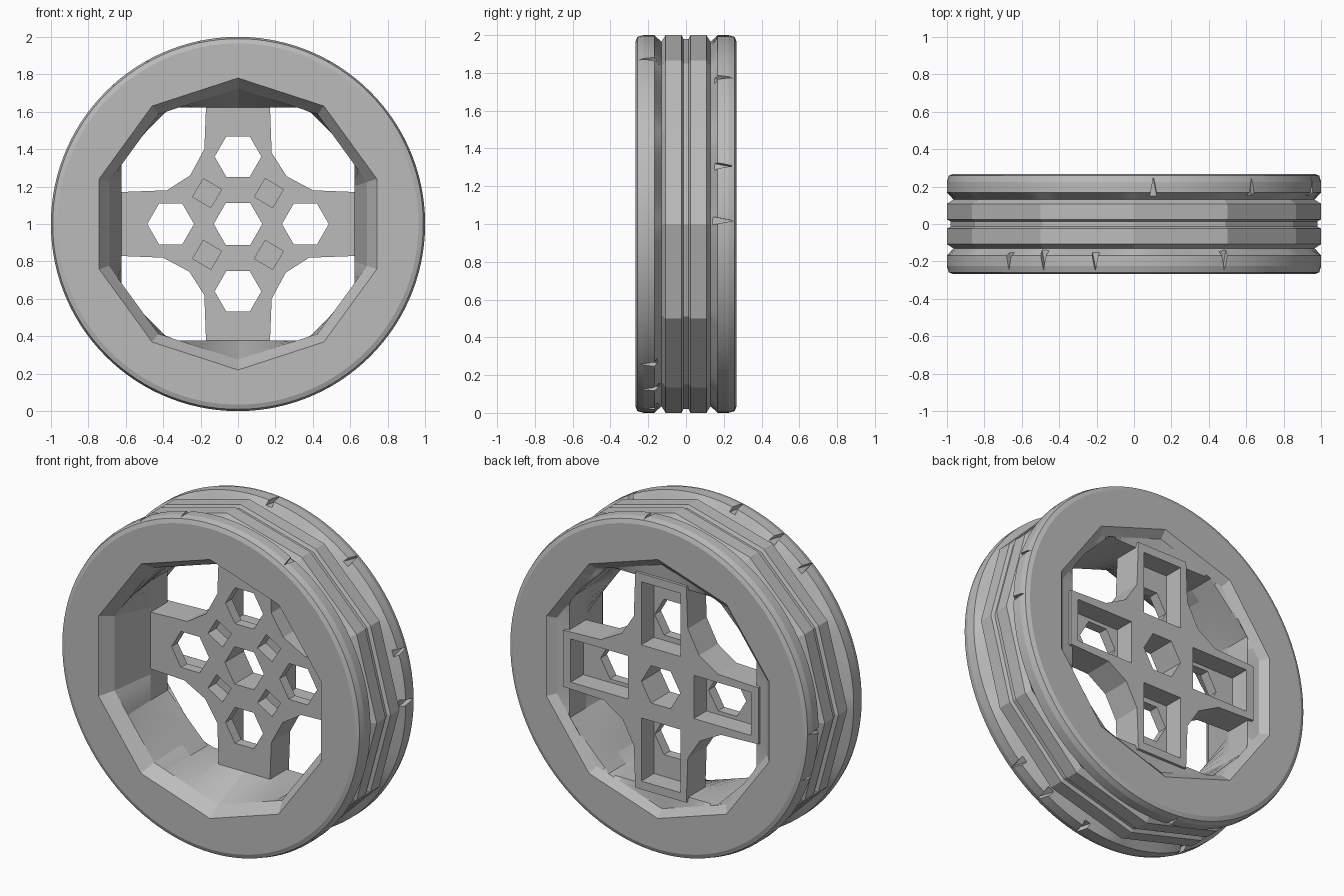
import bpy, bmesh
from math import cos, sin, pi, radians, degrees
from mathutils import Vector, Matrix

if "Cube" in bpy.data.objects:
    bpy.data.objects.remove(bpy.data.objects["Cube"])

grey = bpy.data.materials.new("mid grey")
grey.use_nodes = True
grey.diffuse_color = (0.5, 0.5, 0.5, 1)
grey.node_tree.nodes["Principled BSDF"].inputs["Base Color"].default_value = (0.5, 0.5, 0.5, 1)

AXLE = Matrix.Translation((0, 0, 1))


def make(name, bm):
    bmesh.ops.recalc_face_normals(bm, faces=bm.faces)
    mesh = bpy.data.meshes.new(name)
    bm.to_mesh(mesh)
    bm.free()
    mesh.materials.append(grey)
    ob = bpy.data.objects.new(name, mesh)
    bpy.context.collection.objects.link(ob)
    return ob


def add_prism(bm, pts, offset):
    """Closed prism from 3D outline points, extruded by an offset."""
    low = [bm.verts.new(p) for p in pts]
    high = [bm.verts.new(Vector(p) + Vector(offset)) for p in pts]
    bm.faces.new(low)
    bm.faces.new(high[::-1])
    for i in range(len(pts)):
        j = (i + 1) % len(pts)
        bm.faces.new((low[i], high[i], high[j], low[j]))


def plate(name, outline, y0, y1):
    bm = bmesh.new()
    add_prism(bm, [AXLE @ Vector((x, y0, z)) for x, z in outline], (0, y1 - y0, 0))
    return make(name, bm)


def cut(ob, cutter):
    """Subtract the cutter, bake the result and delete the cutter."""
    cutter.hide_render = True
    mod = ob.modifiers.new("cut", 'BOOLEAN')
    mod.operation, mod.solver, mod.object = 'DIFFERENCE', 'EXACT', cutter
    bpy.context.view_layer.update()
    graph = bpy.context.evaluated_depsgraph_get()
    mesh = bpy.data.meshes.new_from_object(ob.evaluated_get(graph))
    ob.modifiers.remove(mod)
    ob.data = mesh
    bpy.data.objects.remove(cutter)


def shade(ob, angle):
    bpy.ops.object.select_all(action='DESELECT')
    ob.select_set(True)
    bpy.context.view_layer.objects.active = ob
    bpy.ops.object.shade_smooth_by_angle(angle=radians(angle))


def turn(p, quarter):
    for _ in range(quarter):
        p = (-p[1], p[0])
    return p


def ngon(cx, cz, r, n, start=0):
    return [(cx + r * cos(start + 2 * pi * i / n), cz + r * sin(start + 2 * pi * i / n))
            for i in range(n)]


def radius(r, kind, deg):
    """Radius at an angle of a circle (0) or a polygon with corner radius r."""
    if kind == 0:
        return r
    if kind == 8:  # alternating long and short sides
        a = deg % 90
        if 30 <= a <= 60:
            half, off = 15, a - 45
        else:
            half, off = 30, (a if a < 30 else a - 90)
    else:
        half = 180 / kind
        off = (deg - (18 if kind == 10 else 0)) % (2 * half) - half
    return r * cos(radians(half)) / cos(radians(off))


# Tyre and rim: closed section of (radius, y, polygon kind)
outer = [(.78, .268, 10), (.965, .268, 0), (.99, .258, 0), (1, .225, 0), (1, .168, 0),
         (.965, .13, 12), (1, .108, 12), (1, .024, 12), (.98, .014, 12)]
section = [(r, -y, k) for r, y, k in outer] + outer[::-1]
section += [(.735, .23, 10), (.72, .22, 8), (.72, .06, 8), (.725, -.19, 10), (.74, -.21, 10)]
bm = bmesh.new()
rings = []
for step in range(120):
    deg = step * 3
    a = radians(deg)
    rings.append([bm.verts.new((radius(r, k, deg) * cos(a), y, 1 + radius(r, k, deg) * sin(a)))
                  for r, y, k in section])
for i, ring in enumerate(rings):
    after = rings[(i + 1) % len(rings)]
    for j in range(len(section)):
        k = (j + 1) % len(section)
        bm.faces.new((ring[j], ring[k], after[k], after[j]))
tyre = make("tyre_and_rim", bm)

# Triangular nicks in both tread shoulders
bm = bmesh.new()
for side, angles in ((1, (1, 18, 51, 84)), (-1, (61, 102, 119, 132))):
    for deg in angles + tuple(d + 180 for d in angles):
        a = radians(deg)
        out, along = Vector((cos(a), 0, sin(a))), Vector((-sin(a), 0, cos(a)))
        base = Vector((0, 0, 1)) + out * .972
        tri = [base + along * u + Vector((0, side * y, 0))
               for u, y in ((-.022, .14), (.022, .14), (0, .25))]
        add_prism(bm, tri, out * .08)
cut(tyre, make("nick_cutter", bm))
shade(tyre, 12)

# Cross-shaped spokes with flared hub
quarter = [(.65, .17), (.4, .18), (.26, .255), (.18, .38), (.17, .65)]
spokes = plate("spokes", [turn(p, q) for q in range(4) for p in quarter], .06, .24)

# Hexagonal through holes, back pockets and lug recesses
cut(spokes, plate("hub_hole", ngon(0, 0, .13, 6), -.1, .4))
pocket = [(.22, -.13), (.6, -.13), (.6, .13), (.22, .13)]
for q in range(4):
    cx, cz = turn((.36, 0), q)
    cut(spokes, plate("spoke_hole", ngon(cx, cz, .125, 6), -.1, .4))
    cut(spokes, plate("pocket", [turn(p, q) for p in pocket], .12, .4))
    cx, cz = turn((.165, .165), q)
    cut(spokes, plate("lug_recess", ngon(cx, cz, .08, 4, .25), -.1, .14))
shade(spokes, 5)
